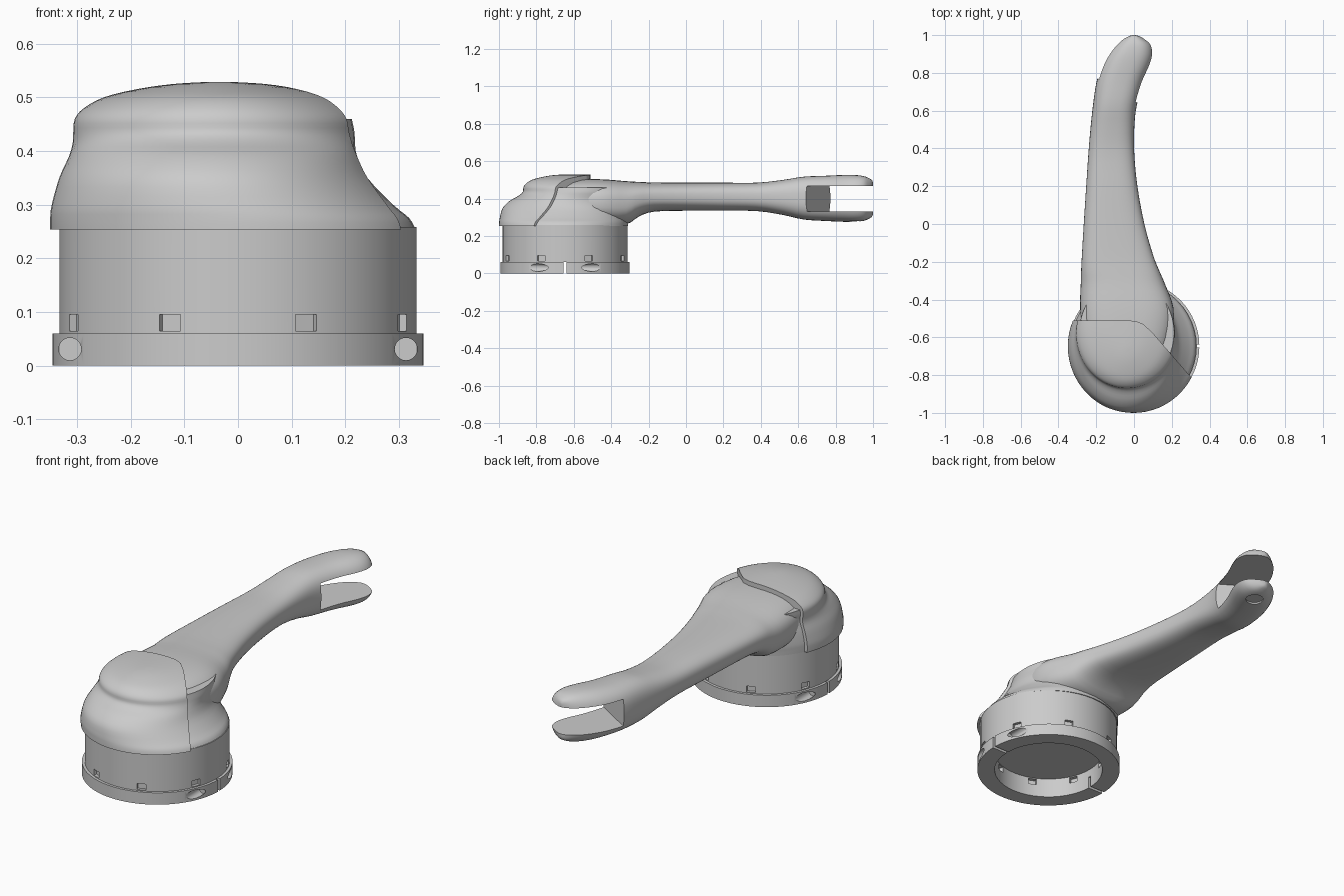
import bpy, bmesh, math
from mathutils import Vector, Matrix

if "Cube" in bpy.data.objects:
    bpy.data.objects.remove(bpy.data.objects["Cube"])

CY = -0.647   # centre of the round base


def mesh_obj(name, bm, angle=35):
    bmesh.ops.recalc_face_normals(bm, faces=bm.faces)
    me = bpy.data.meshes.new(name)
    bm.to_mesh(me)
    bm.free()
    ob = bpy.data.objects.new(name, me)
    bpy.context.collection.objects.link(ob)
    smooth(ob, angle)
    return ob


def smooth(ob, angle=35):
    bpy.ops.object.select_all(action='DESELECT')
    ob.select_set(True)
    bpy.context.view_layer.objects.active = ob
    bpy.ops.object.shade_smooth_by_angle(angle=math.radians(angle))


def boolean(ob, cutter, op='DIFFERENCE'):
    m = ob.modifiers.new('cut', 'BOOLEAN')
    m.object, m.operation, m.solver = cutter, op, 'EXACT'
    cutter.hide_render = True
    bpy.context.view_layer.objects.active = ob
    bpy.ops.object.modifier_apply(modifier=m.name)
    bpy.data.objects.remove(cutter)
    smooth(ob)


def spline(rows, n=3):
    """Catmull-Rom refinement of a table of section values."""
    rows = [Vector(r) for r in rows]
    out = []
    for i in range(len(rows) - 1):
        p0, p1, p2 = rows[max(i - 1, 0)], rows[i], rows[i + 1]
        p3 = rows[min(i + 2, len(rows) - 1)]
        for k in range(n):
            t = k / n
            out.append(0.5 * (2 * p1 + (p2 - p0) * t + (2 * p0 - 5 * p1 + 4 * p2 - p3) * t ** 2
                              + (3 * p1 - p0 - 3 * p2 + p3) * t ** 3))
    return out + [rows[-1]]


def oval(a0, a1, b0, b1, e=2.0, n=48):
    """Superellipse filling the rectangle a0..a1, b0..b1."""
    pts = []
    for i in range(n):
        c, s = math.cos(2 * math.pi * i / n), math.sin(2 * math.pi * i / n)
        c = math.copysign(abs(c) ** (2 / e), c)
        s = math.copysign(abs(s) ** (2 / e), s)
        pts.append(((a0 + a1) / 2 + (a1 - a0) / 2 * c, (b0 + b1) / 2 + (b1 - b0) / 2 * s))
    return pts


def loft(name, rings):
    bm = bmesh.new()
    vs = [[bm.verts.new(p) for p in r] for r in rings]
    n = len(vs[0])
    for a, b in zip(vs, vs[1:]):
        for i in range(n):
            bm.faces.new((a[i], a[(i + 1) % n], b[(i + 1) % n], b[i]))
    bm.faces.new(vs[0])
    bm.faces.new(vs[-1])
    return mesh_obj(name, bm)


def prism(name, pts, z0, z1):
    return loft(name, [[(x, y, z) for x, y in pts] for z in (z0, z1)])


def disc(name, r, z0, z1, n=48, x=0.0, y=CY):
    return prism(name, oval(x - r, x + r, y - r, y + r, 2, n), z0, z1)


def boxes(name, specs):
    """Cutter made of (matrix, size) boxes."""
    bm = bmesh.new()
    for mat, size in specs:
        bmesh.ops.create_cube(bm, size=1, matrix=mat @ Matrix.Diagonal((*size, 1)))
    return mesh_obj(name, bm)


# Arm: sections along y (y, left, right, bottom, top)
arm_rows = [(-.75, -.20, .14, .30, .485), (-.60, -.265, .195, .265, .503), (-.45, -.285, .21, .257, .503),
            (-.32, -.282, .165, .262, .493), (-.25, -.28, .135, .305, .489), (-.17, -.276, .103, .33, .486),
            (0, -.266, .055, .335, .485), (.2, -.253, .018, .335, .485), (.38, -.241, .001, .333, .485),
            (.52, -.229, .002, .312, .5), (.63, -.217, .015, .288, .517), (.75, -.199, .05, .28, .522),
            (.84, -.169, .09, .276, .526), (.9, -.136, .105, .275, .526), (.95, -.096, .095, .281, .52),
            (.98, -.06, .06, .293, .508), (.994, -.032, .033, .303, .498), (1.0, -.012, .012, .315, .486)]
arm = loft('arm', [[(x, y, z) for x, z in oval(l, r, b, t, 2.7)]
                   for y, l, r, b, t in [tuple(v) for v in [Vector(q) for q in spline(arm_rows)]]])

# Open fork at the arm tip, with a shallow round recess under the lower prong
boolean(arm, prism('fork_cutter', [(.15, .56), (.15, 1.1), (-.32, 1.1), (-.32, .85)], .332, .468))
boolean(arm, disc('recess_cutter', .042, .2, .284, 32, -.01, .9))

# Head: horizontal rings (z, left, right, front, back)
head_rows = [(.254, -.35, .345, -1.0, -.295), (.275, -.35, .333, -.999, -.295), (.30, -.347, .303, -.995, -.295),
             (.35, -.333, .255, -.98, -.295), (.39, -.315, .236, -.94, -.295), (.415, -.308, .232, -.895, -.295),
             (.435, -.307, .231, -.873, -.29), (.46, -.304, .226, -.869, -.28), (.48, -.287, .207, -.856, -.27),
             (.50, -.25, .172, -.825, -.27), (.515, -.19, .115, -.77, -.32), (.525, -.12, .05, -.71, -.42),
             (.529, -.05, -.02, -.65, -.58)]

# Shoulder: inset lower head that blends the arm into the base
d = .014
loft('shoulder', [[(x, y, z) for x, y in oval(l + d, r - d, f + d, b - d)]
                  for z, l, r, f, b in [tuple(v) for v in spline(head_rows[:8])]])

# Front cap: whole head, kept only in front of the curved parting line
cap = loft('front_cap', [[(x, y, z) for x, y in oval(l, r, f, b, 2, 64)]
                         for z, l, r, f, b in [tuple(v) for v in spline(head_rows)]])
parting = [(-.5, -.51), (-.04, -.51), (.01, -.514), (.05, -.53), (.1, -.578), (.31, -.82), (.5, -1.04),
           (.5, -1.3), (-.5, -1.3)]
boolean(cap, prism('parting_cutter', parting, .1, .7), 'INTERSECT')

# Barrel: hollow underneath, with eight small notches outside and inside
barrel = disc('barrel', .333, .06, .258)
boolean(barrel, disc('bore_cutter', .262, 0, .1))
notches = []
for i in range(8):
    turn = Matrix.Translation((0, CY, 0)) @ Matrix.Rotation(math.radians(22.5 + 45 * i), 4, 'Z')
    for radius in (.335, .262):
        notches.append((turn @ Matrix.Translation((radius, 0, .08)), (.036, .042, .03)))
boolean(barrel, boxes('notch_cutter', notches))

# Clamp ring: split on both sides, with blind bolt holes running along y
clamp = disc('clamp_ring', .346, 0, .06, 64)
boolean(clamp, disc('clamp_bore_cutter', .262, -.1, .2))
boolean(clamp, boxes('split_cutter', [(Matrix.Translation((0, CY, .03)), (1, .016, .2))]))
bm = bmesh.new()
for sx in (-1, 1):
    for sy in (-1, 1):
        bmesh.ops.create_cone(bm, cap_ends=True, segments=24, radius1=.021, radius2=.021, depth=.3,
                              matrix=Matrix.Translation((sx * .313, CY + sy * .23, .031))
                              @ Matrix.Rotation(math.pi / 2, 4, 'X'))
boolean(clamp, mesh_obj('bolt_cutter', bm))
